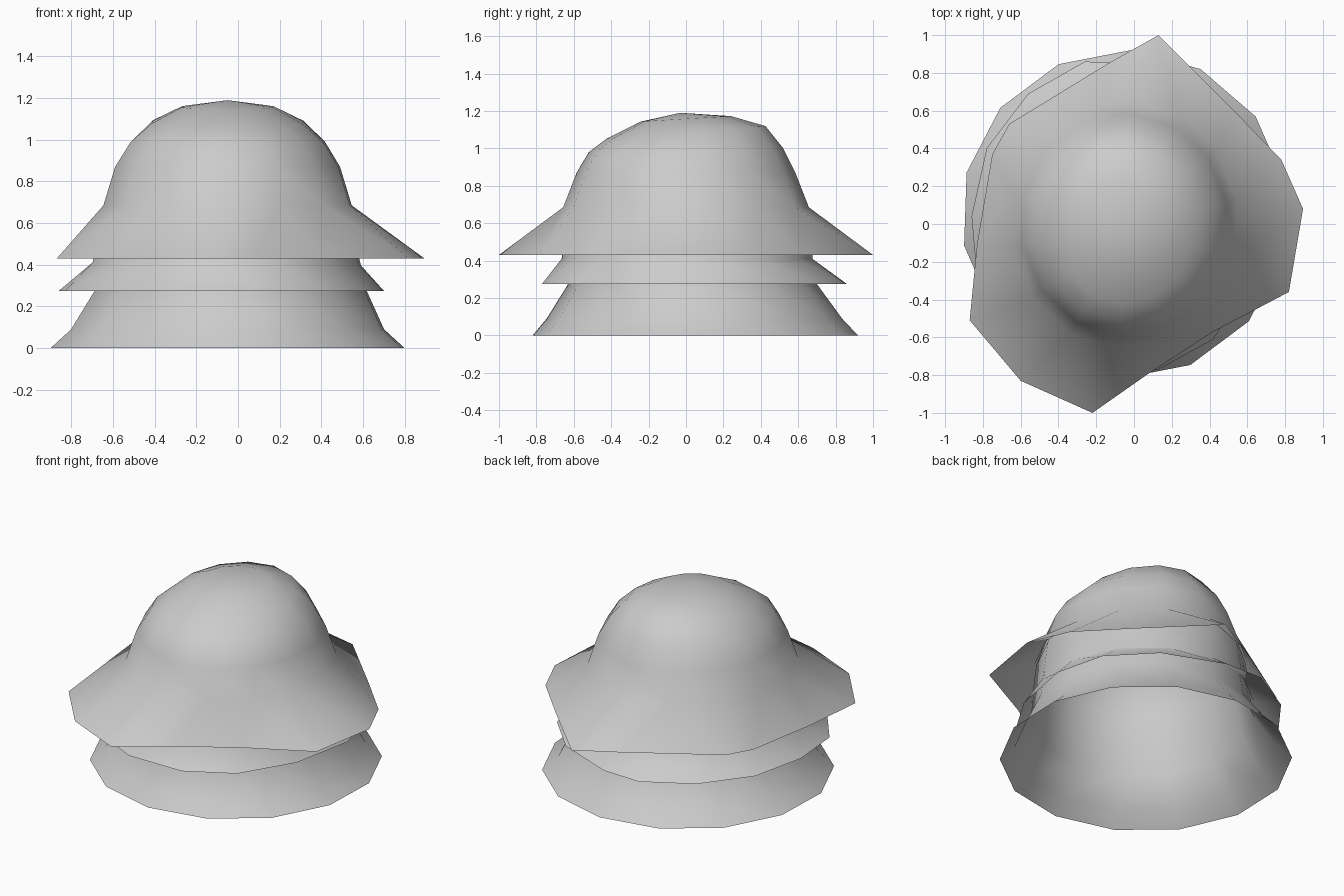
import bpy, bmesh, math

cube = bpy.data.objects.get("Cube")
if cube:
    bpy.data.objects.remove(cube, do_unlink=True)

SIDES = 14
PHASE = math.radians(10.9)

grey = bpy.data.materials.new("light grey")
grey.use_nodes = True
colour = (0.6, 0.6, 0.6, 1)
grey.diffuse_color = colour
grey.node_tree.nodes["Principled BSDF"].inputs["Base Color"].default_value = colour


def oval(cx, cy, rx, ry):
    """Evenly spaced ring of points in plan."""
    angles = [PHASE + math.tau * i / SIDES for i in range(SIDES)]
    return [(cx + rx * math.cos(a), cy + ry * math.sin(a)) for a in angles]


# Dome shared by all layers: x radius, y radius, height, tilt towards the front
CROWN = [(0.225, 0.24, 1.158, 0.06), (0.37, 0.425, 1.085, 0.08),
         (0.475, 0.52, 0.99, 0.02), (0.55, 0.585, 0.87, 0), (0.607, 0.657, 0.685, 0)]


def bell(name, shrink, lower, rim, rim_z):
    """Open cloth layer: crown, lower rings (cx, cy, rx, ry, z), then a free rim."""
    bm = bmesh.new()
    drop = (1 - shrink) * 0.6
    apex = bm.verts.new((-0.05, -0.03, 1.19 - drop))
    plan = [(oval(-0.05, 0, rx * shrink, ry * shrink), z - drop, tilt)
            for rx, ry, z, tilt in CROWN]
    plan += [(oval(cx, cy, rx, ry), z, 0) for cx, cy, rx, ry, z in lower]
    plan.append((rim, rim_z, 0))
    rings = [[bm.verts.new((x, y, z + tilt * y)) for x, y in pts]
             for pts, z, tilt in plan]
    for i in range(SIDES):
        j = (i + 1) % SIDES
        bm.faces.new((apex, rings[0][i], rings[0][j]))
        for a, b in zip(rings, rings[1:]):
            bm.faces.new((a[i], b[i], b[j], a[j]))
    for f in bm.faces:
        f.smooth = True
    mesh = bpy.data.meshes.new(name)
    bm.to_mesh(mesh)
    bm.free()
    mesh.materials.append(grey)
    obj = bpy.data.objects.new(name, mesh)
    bpy.context.collection.objects.link(obj)


# Wide, uneven top brim
top_rim = [(0.895, 0.08), (0.78, 0.34), (0.52, 0.61), (0.13, 1.0), (-0.12, 0.86),
           (-0.66, 0.53), (-0.75, 0.37), (-0.83, -0.1), (-0.87, -0.51), (-0.6, -0.83),
           (-0.22, -1.0), (0.08, -0.79), (0.42, -0.57), (0.82, -0.36)]
bell("top_layer", 1.0, [], top_rim, 0.43)

# Shorter middle brim
middle_rim = [(0.7, 0.13), (0.62, 0.45), (0.38, 0.7), (0, 0.85), (-0.26, 0.86),
              (-0.56, 0.69), (-0.78, 0.4), (-0.86, 0.04), (-0.83, -0.3), (-0.6, -0.6),
              (-0.25, -0.77), (0.13, -0.77), (0.42, -0.61), (0.62, -0.28)]
bell("middle_layer", 0.985, [(-0.06, 0.005, 0.65, 0.67, 0.41)], middle_rim, 0.275)

# Even, flared bottom skirt
bell("bottom_layer", 0.97,
     [(-0.035, 0.035, 0.665, 0.665, 0.275), (-0.05, 0.045, 0.765, 0.79, 0.09)],
     oval(-0.05, 0.05, 0.865, 0.87), 0)
